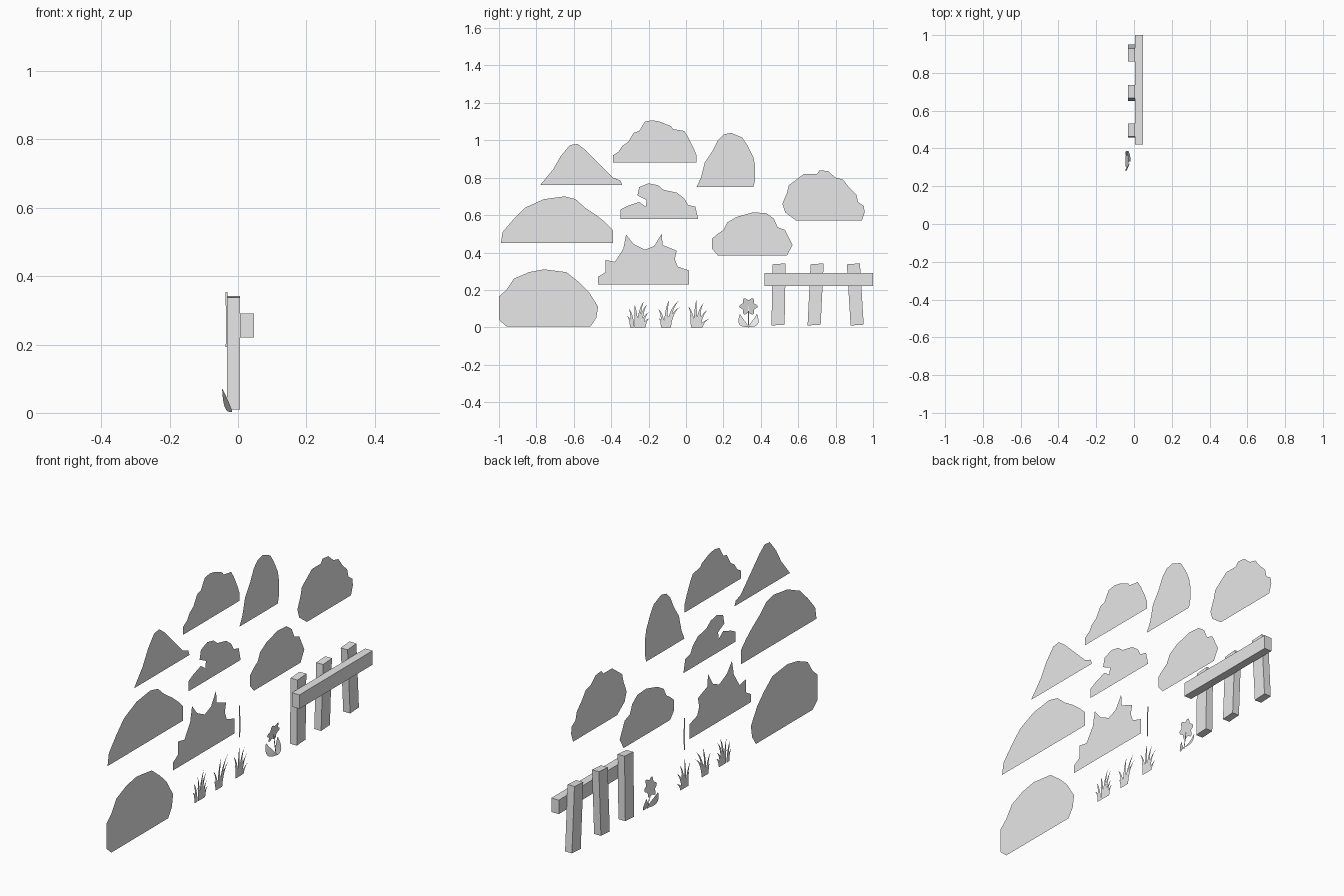
import bpy, bmesh, math
from mathutils import Vector

cube = bpy.data.objects.get("Cube")
if cube:
    bpy.data.objects.remove(cube, do_unlink=True)

GREY = (0.8, 0.8, 0.8, 1.0)
grey = bpy.data.materials.new("plain_grey")
grey.use_nodes = True
grey.diffuse_color = GREY
grey.node_tree.nodes["Principled BSDF"].inputs["Base Color"].default_value = GREY

PLATE_X = -0.031


def make_object(name, bm):
    mesh = bpy.data.meshes.new(name)
    bm.to_mesh(mesh)
    bm.free()
    mesh.materials.append(grey)
    obj = bpy.data.objects.new(name, mesh)
    bpy.context.scene.collection.objects.link(obj)
    return obj


def add_face(bm, points):
    return bm.faces.new([bm.verts.new(p) for p in points])


def plate(name, outline):
    """Flat upright cut-out; outline runs left to right, in hundredths of a unit."""
    bm = bmesh.new()
    add_face(bm, [(PLATE_X, y / 100, z / 100) for y, z in reversed(outline)])
    return make_object(name, bm)


def prism(name, outline, x_low, x_high):
    """Solid bar made by extruding a side outline along x."""
    bm = bmesh.new()
    face = add_face(bm, [(x_low, y, z) for y, z in outline])
    extruded = bmesh.ops.extrude_face_region(bm, geom=[face])["geom"]
    moved = [v for v in extruded if isinstance(v, bmesh.types.BMVert)]
    bmesh.ops.translate(bm, verts=moved, vec=(x_high - x_low, 0, 0))
    bmesh.ops.recalc_face_normals(bm, faces=bm.faces)
    return make_object(name, bm)


def ribbon(bm, root, bend, tip, side, width, shape, steps=6):
    """Strip along a quadratic curve, with its width given by shape(t)."""
    root, bend, tip, side = (Vector(p) for p in (root, bend, tip, side))
    rows = []
    for i in range(steps + 1):
        t = i / steps
        centre = root * (1 - t) ** 2 + bend * 2 * t * (1 - t) + tip * t * t
        half = side * (width / 2 * shape(t))
        rows.append((bm.verts.new(centre - half), bm.verts.new(centre + half)))
    for low, high in zip(rows, rows[1:]):
        bm.faces.new((low[0], low[1], high[1], high[0]))


# Flat rocks, hills and bushes
plate("boulder", [(-96, .5), (-100, 4), (-100, 16.5), (-96, 20), (-92, 26), (-84, 29.5),
                  (-76, 31), (-64, 29.5), (-57, 24), (-52, 19), (-47, 11), (-48, 5), (-51, .5)])
plate("wide_hill", [(-99, 45), (-98, 51), (-92, 58), (-86, 64), (-76, 68.5), (-65, 70),
                    (-59, 68.5), (-54, 64), (-48, 60), (-43, 56), (-39, 52), (-39, 45)])
plate("peaked_hill", [(-78, 76), (-71, 84.5), (-67, 91.5), (-62, 97.5), (-58, 98), (-54, 95),
                      (-52, 93), (-47, 88), (-43, 84), (-39, 80), (-35, 78.5), (-34, 76)])
plate("large_bush", [(-39, 88), (-39, 92), (-36, 94), (-34, 97), (-31, 99), (-28, 104),
                     (-25, 105), (-22, 110), (-18, 110.7), (-14, 110), (-8, 107.5), (-7, 106),
                     (-1, 105), (1, 102), (4, 96), (5.6, 92), (5.6, 88)])
plate("tall_rock", [(5.6, 75), (8, 80), (10, 88), (14, 94), (17, 100), (20, 103), (24, 104),
                    (30, 101.5), (33, 97), (36, 91), (37, 86), (37, 79), (36, 75)])
plate("round_bush", [(59, 57), (53, 61.5), (51.5, 66), (54, 72), (55, 76), (59, 79), (63, 82),
                     (70, 82), (71.5, 84), (76, 83.5), (80, 80), (84, 79), (87, 75), (91, 71),
                     (92, 67), (95, 65), (95.5, 61.5), (94, 57)])
plate("low_bush", [(17, 38.5), (14, 42), (14, 47.5), (17, 50), (20, 52), (22, 56), (27, 59),
                   (36, 61.5), (43, 61), (47, 58), (49, 53.5), (53, 52), (55, 48), (57, 44),
                   (54, 38.5)])
plate("curled_bush", [(-35, 58), (-35, 63), (-31, 65), (-25, 67), (-21.5, 64.5), (-21, 68),
                      (-26, 70.5), (-25, 75), (-20, 77), (-15, 76), (-12, 73.5), (-5, 72),
                      (-1, 69), (1, 65.5), (5, 64.5), (6.5, 58)])
plate("spiky_bush", [(-47, 23), (-47, 27), (-43, 29.5), (-43, 36), (-38, 35), (-33.5, 42),
                     (-32, 49.5), (-28, 44.5), (-22, 41.5), (-17, 43.5), (-13, 50), (-12.5, 44),
                     (-5, 41), (-6, 36.5), (-4.5, 32.5), (1.5, 30.5), (1.5, 23)])

# Fence: three leaning posts and one rail
for name, bottom, top in (("back_post", .88, .86), ("middle_post", .65, .666), ("front_post", .457, .463)):
    prism(name, [(bottom, .01), (bottom + .07, .014), (top + .07, .342), (top, .337)], -.032, .006)
prism("fence_rail", [(.42, .22), (1, .22), (1, .29), (.42, .29)], .006, .047)

# Slender stalk seen edge-on from the side
bm = bmesh.new()
ribbon(bm, (-.033, .06, .193), (-.031, .06, .28), (-.034, .06, .353), (1, 0, 0), .006, lambda t: 1)
make_object("thin_stalk", bm)


# Grass tufts: curved blades as (root offset, tip offset, height)
def tuft(name, y, blades):
    bm = bmesh.new()
    for root, tip, height in blades:
        ribbon(bm, (PLATE_X, y + root, 0), (PLATE_X, y + root + (tip - root) * .2, height * .75),
               (PLATE_X, y + tip, height), (0, 1, 0), .018, lambda t: 1 - t ** 1.5)
    make_object(name, bm)


tuft("left_grass", -.255, [(-.035, -.06, .06), (-.03, -.05, .1), (-.01, -.02, .12), (0, .03, .14),
                           (.01, .05, .125), (.02, .055, .08), (.03, .06, .05), (.01, -.03, .07)])
tuft("middle_grass", -.1, [(-.02, -.05, .1), (-.025, -.045, .05), (-.01, .01, .145),
                           (.005, .065, .145), (.01, .07, .11), (.005, -.01, .09)])
tuft("right_grass", .06, [(-.02, -.05, .115), (-.025, -.04, .07), (-.01, -.005, .145), (0, .035, .13),
                          (.01, .06, .095), (.02, .067, .045), (.01, .02, .08)])

# Flower: leaning head of petals, stem and two cupped leaves
FLOWER_Y = .334
lean = Vector((.22, 0, 1)).normalized()
side = Vector((0, 1, 0))
centre = Vector((-.037, FLOWER_Y, .112))
bm = bmesh.new()
outline = []
for i in range(36):
    angle = math.tau * i / 36
    radius = .042 + .008 * math.cos(6 * angle)
    outline.append(centre + side * radius * math.cos(angle) + lean * radius * math.sin(angle))
add_face(bm, outline)
make_object("flower_head", bm)

bm = bmesh.new()
ribbon(bm, (-.022, FLOWER_Y, 0), (-.03, FLOWER_Y, .05), centre, side, .006, lambda t: 1)
make_object("flower_stem", bm)

for name, sign in (("left_leaf", 1), ("right_leaf", -1)):
    bm = bmesh.new()
    ribbon(bm, (-.018, FLOWER_Y, .004), (-.034, FLOWER_Y + sign * .045, .012),
           (-.046, FLOWER_Y + sign * .046, .07), Vector((.3, .85, -sign * .5)).normalized(),
           .036, lambda t: math.sin(math.pi * (.05 + .92 * t)), 8)
    make_object(name, bm)
